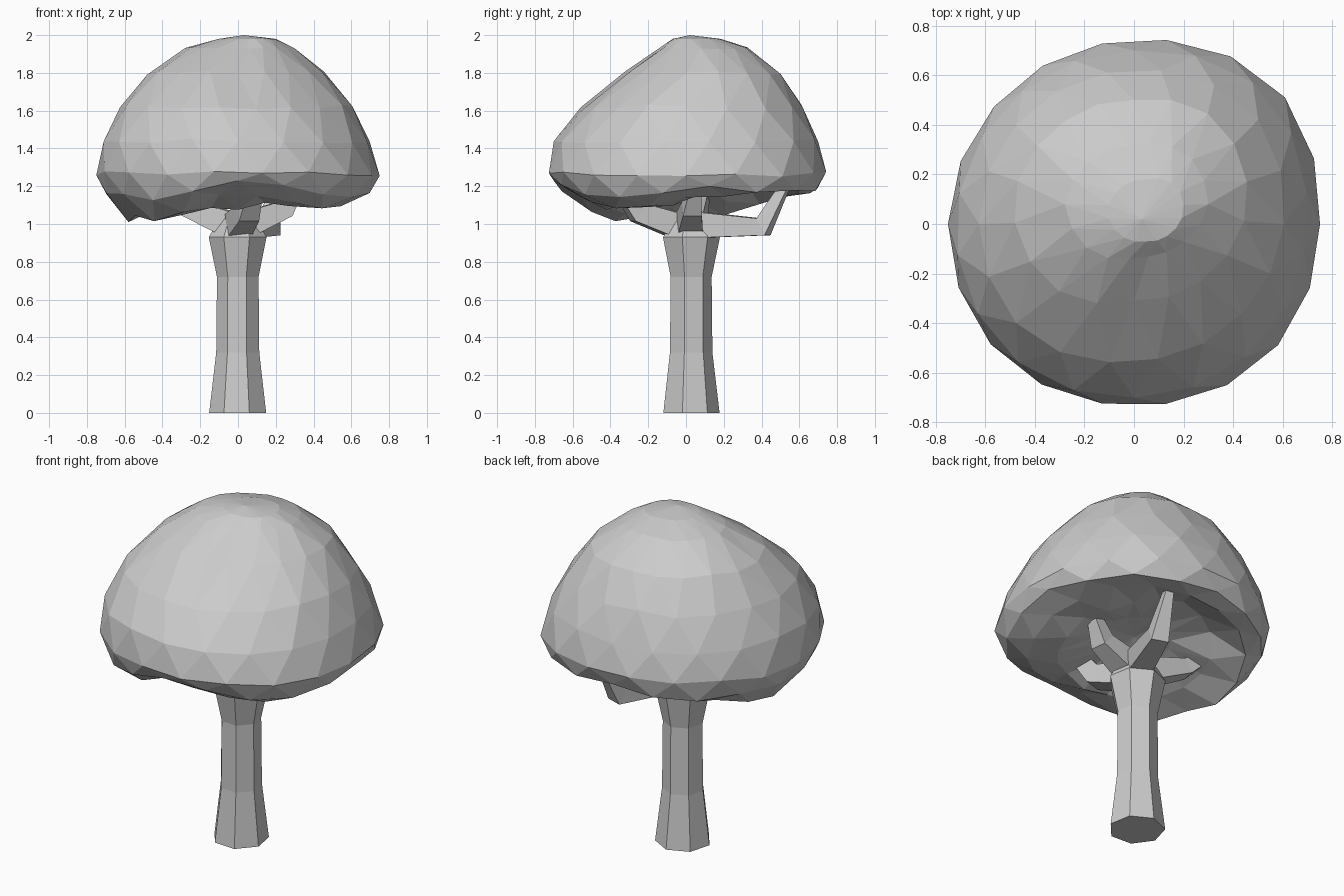
import bpy, bmesh, math, random
from mathutils import Vector

if "Cube" in bpy.data.objects:
    bpy.data.objects.remove(bpy.data.objects["Cube"])

random.seed(4)


def finish(bm, name):
    bmesh.ops.recalc_face_normals(bm, faces=bm.faces)
    mesh = bpy.data.meshes.new(name)
    bm.to_mesh(mesh)
    bm.free()
    obj = bpy.data.objects.new(name, mesh)
    bpy.context.collection.objects.link(obj)
    return obj


def bridge(bm, low, high):
    n = len(low)
    for i in range(n):
        bm.faces.new((low[i], low[(i + 1) % n], high[(i + 1) % n], high[i]))


# Trunk: seven-sided, flared at both ends
bm = bmesh.new()
rings = []
for z, r in ((0, .155), (.32, .117), (.72, .113), (.93, .157), (1.03, .10)):
    angles = [math.radians(292.8) + k * math.tau / 7 for k in range(7)]
    rings.append([bm.verts.new((r * math.cos(a), .023 + r * math.sin(a), z)) for a in angles])
for a, b in zip(rings, rings[1:]):
    bridge(bm, a, b)
bm.faces.new(rings[0])
bm.faces.new(rings[-1])
finish(bm, "trunk")


# Branches: four-sided tapering limbs along short bent paths
def branch(name, points, sizes):
    bm = bmesh.new()
    pts = [Vector(p) for p in points]
    loops = []
    for i, p in enumerate(pts):
        d = (pts[min(i + 1, len(pts) - 1)] - pts[max(i - 1, 0)]).normalized()
        out = Vector((pts[-1].x - pts[0].x, pts[-1].y - pts[0].y, 0)).normalized()
        side = out.cross(Vector((0, 0, 1)))
        up = side.cross(d)
        s = sizes[i]
        loops.append([bm.verts.new(p + side * s * u + up * s * v)
                      for u, v in ((-1, -1), (1, -1), (1, 1), (-1, 1))])
    for a, b in zip(loops, loops[1:]):
        bridge(bm, a, b)
    bm.faces.new(loops[0])
    bm.faces.new(loops[-1])
    finish(bm, name)


branch("back_branch", [(.04, .08, .995), (.17, .41, .985), (.20, .55, 1.25)], (.068, .05, .018))
branch("right_branch", [(.05, .02, 1.0), (.25, .03, 1.08), (.37, .06, 1.28)], (.068, .05, .018))
branch("front_branch", [(0, -.05, .99), (.05, -.25, 1.06), (.09, -.36, 1.22)], (.065, .055, .04))
branch("left_branch", [(-.05, .03, 1.0), (-.30, .07, 1.10), (-.44, .10, 1.22)], (.068, .045, .03))


# Canopy: radii and heights at eight compass directions
# (right, back right, back, back left, left, front left, front, front right)
def sample(values, angle):
    t = (angle / math.tau * 8) % 8
    i = int(t)
    f = t - i
    return values[i % 8] * (1 - f) + values[(i + 1) % 8] * f


def level(z):
    return [z] * 8


# each layer: centre, radii, heights, jitter
layers = [
    # inner underside
    ((0, 0), level(.20), (1.21, 1.23, 1.24, 1.20, 1.17, 1.15, 1.15, 1.17), 0),
    ((0, 0), level(.42), (1.12, 1.20, 1.24, 1.18, 1.08, 1.07, 1.10, 1.07), .03),
    # hanging underside and lower edge
    ((0, 0), (.58, .63, .60, .61, .58, .58, .57, .58), (1.12, 1.17, 1.18, 1.12, 1.02, 1.04, 1.18, 1.08), .025),
    ((0, 0), (.71, .765, .70, .70, .71, .70, .70, .70), (1.18, 1.18, 1.19, 1.15, 1.17, 1.13, 1.24, 1.14), .02),
    # outer dome
    ((0, 0), (.75, .80, .74, .735, .75, .755, .73, .76), level(1.265), .015),
    ((0, 0), (.695, .75, .70, .70, .72, .73, .70, .70), level(1.44), .012),
    ((0, 0), (.605, .66, .62, .62, .625, .62, .55, .56), level(1.62), .012),
    ((0, .09), (.46, .47, .41, .43, .49, .48, .40, .42), level(1.80), .01),
    ((.02, .08), (.28, .28, .24, .26, .30, .27, .21, .23), level(1.93), .006),
    ((.05, .05), (.15, .16, .13, .14, .16, .14, .12, .13), level(1.98), 0),
]
N = 18
bm = bmesh.new()
rings = []
for k, ((cx, cy), radii, heights, jitter) in enumerate(layers):
    ring = []
    for i in range(N):
        a = (i + .5 * (k % 2)) * math.tau / N
        r = sample(radii, a)
        z = sample(heights, a) + random.uniform(-1, 1) * jitter
        ring.append(bm.verts.new((cx + r * math.cos(a), cy + r * math.sin(a), z)))
    rings.append(ring)
for k, (lo, hi) in enumerate(zip(rings, rings[1:])):
    for i in range(N):
        j = (i + 1) % N
        if k % 2 == 0:
            bm.faces.new((lo[i], lo[j], hi[i]))
            bm.faces.new((lo[j], hi[j], hi[i]))
        else:
            bm.faces.new((lo[i], lo[j], hi[j]))
            bm.faces.new((lo[i], hi[j], hi[i]))
# close the crown and the underside
for ring, co in ((rings[0], (0, 0, 1.22)), (rings[-1], (.03, .02, 2.0))):
    tip = bm.verts.new(co)
    for i in range(N):
        bm.faces.new((ring[i], ring[(i + 1) % N], tip))
finish(bm, "leaf_canopy")
